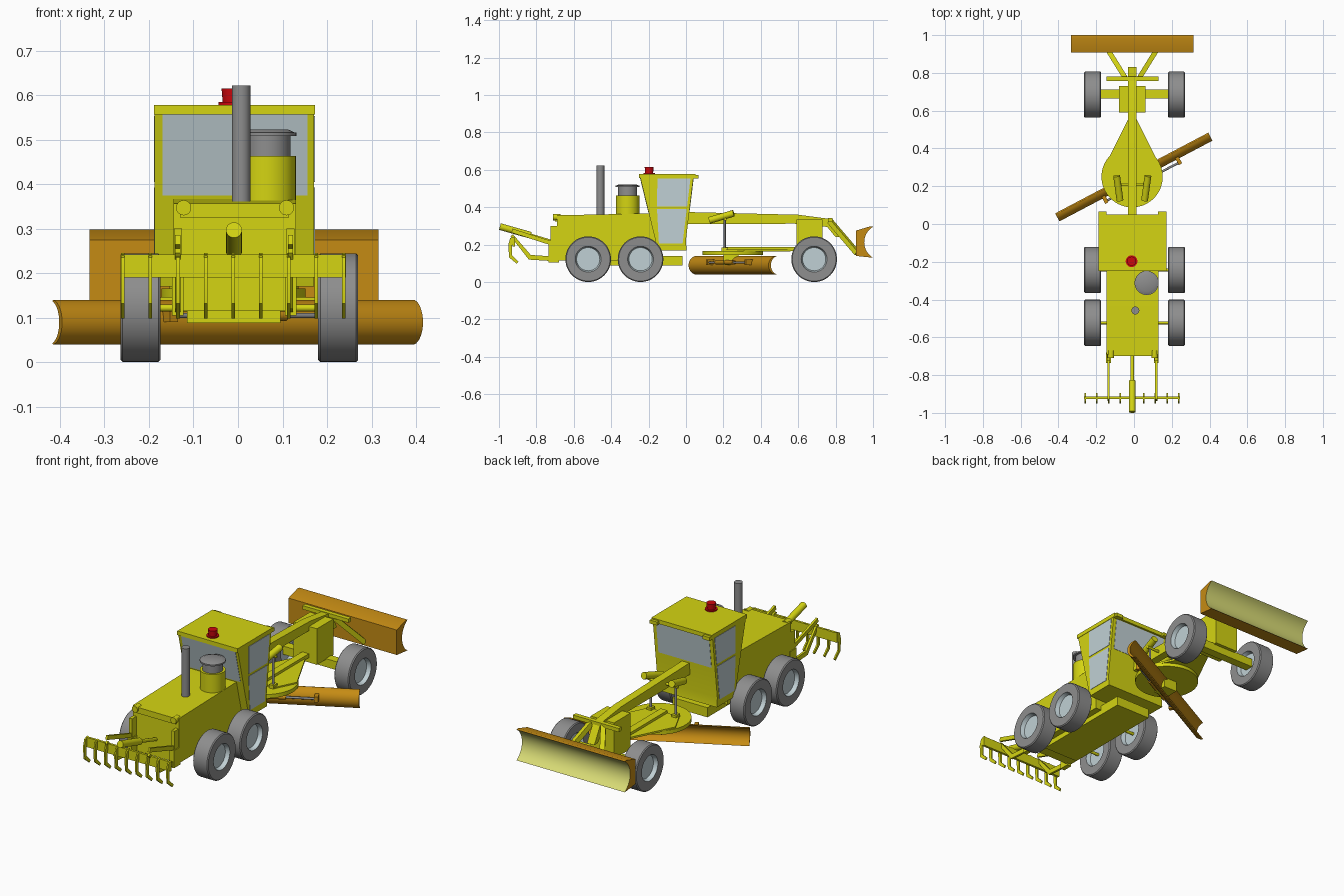
import bpy, bmesh, math
from mathutils import Vector, Matrix

if "Cube" in bpy.data.objects:
    bpy.data.objects.remove(bpy.data.objects["Cube"])


def material(name, r, g, b):
    m = bpy.data.materials.new(name)
    m.diffuse_color = (r, g, b, 1)
    m.use_nodes = True
    m.node_tree.nodes["Principled BSDF"].inputs["Base Color"].default_value = m.diffuse_color
    return m


YELLOW = material("yellow paint", 0.66, 0.66, 0.006)
GREY = material("grey rubber and steel", 0.27, 0.27, 0.27)
GLASS = material("pale blue glass", 0.53, 0.63, 0.66)
ORANGE = material("orange brown blade", 0.56, 0.26, 0.007)
PALE = material("pale yellow blade face", 0.69, 0.71, 0.18)
RED = material("red beacon", 0.60, 0.002, 0.004)
CX = -0.009  # centre line of the body


def finish(name, bm, *mats):
    bmesh.ops.recalc_face_normals(bm, faces=bm.faces)
    me = bpy.data.meshes.new(name)
    bm.to_mesh(me)
    bm.free()
    for m in mats:
        me.materials.append(m)
    ob = bpy.data.objects.new(name, me)
    bpy.context.collection.objects.link(ob)
    return ob


def prism(name, pts, x0, x1, mat=YELLOW):
    """Side profile in (y, z), extruded from x0 to x1."""
    bm = bmesh.new()
    a = [bm.verts.new((x0, y, z)) for y, z in pts]
    b = [bm.verts.new((x1, y, z)) for y, z in pts]
    bm.faces.new(a)
    bm.faces.new(b[::-1])
    for i in range(len(pts)):
        j = (i + 1) % len(pts)
        bm.faces.new((a[i], b[i], b[j], a[j]))
    return finish(name, bm, mat)


def box(name, x0, x1, y0, y1, z0, z1, mat=YELLOW):
    return prism(name, [(y0, z0), (y1, z0), (y1, z1), (y0, z1)], x0, x1, mat)


def between(bm, p, q):
    """Places geometry built along z so that it runs from p to q."""
    p, q = Vector(p), Vector(q)
    rot = (q - p).to_track_quat('Z', 'Y').to_matrix().to_4x4()
    bmesh.ops.transform(bm, matrix=Matrix.Translation((p + q) / 2) @ rot, verts=bm.verts)


def rod(name, p, q, r, mat=YELLOW, r2=None, seg=32):
    bm = bmesh.new()
    bmesh.ops.create_cone(bm, cap_ends=True, segments=seg, radius1=r,
                          radius2=r if r2 is None else r2,
                          depth=(Vector(q) - Vector(p)).length)
    between(bm, p, q)
    return finish(name, bm, mat)


def bar(name, p, q, w, h, mat=YELLOW):
    bm = bmesh.new()
    bmesh.ops.create_cube(bm, size=1)
    bmesh.ops.scale(bm, vec=(w, h, (Vector(q) - Vector(p)).length), verts=bm.verts)
    between(bm, p, q)
    return finish(name, bm, mat)


def wheel(name, x, y):
    """Lathe of a tyre with a dished pale hub on both sides."""
    prof = [(-.022, 0), (-.022, .062), (-.044, .069), (-.045, .117), (-.040, .122),
            (.040, .122), (.045, .117), (.044, .069), (.022, .062), (.022, 0)]
    bm = bmesh.new()
    vs = [bm.verts.new((px, r, 0)) for px, r in prof]
    es = [bm.edges.new(e) for e in zip(vs, vs[1:])]
    bmesh.ops.spin(bm, geom=vs + es, axis=(1, 0, 0), cent=(0, 0, 0),
                   angle=math.tau, steps=48, use_duplicate=False)
    bmesh.ops.remove_doubles(bm, verts=bm.verts, dist=1e-5)
    for f in bm.faces:
        f.material_index = int(max(math.hypot(v.co.y, v.co.z) for v in f.verts) < .075)
    finish(name, bm, GREY, GLASS).location = (x, y, .1225)


def arc(y, z, half, sag, n=14):
    """Arc from top to bottom, dipping by sag towards -y."""
    rad = (half * half + sag * sag) / (2 * sag)
    a = math.asin(half / rad)
    return [(y - sag + rad - rad * math.cos(a - 2 * a * i / n),
             z + rad * math.sin(a - 2 * a * i / n)) for i in range(n + 1)]


# Wheels and axles
for label, y in (("rear", -.523), ("middle", -.243), ("front", .685)):
    for side, x in (("left", -.219), ("right", .225)):
        wheel(f"{label}_wheel_{side}", x, y)
    if label != "front":
        rod(label + "_axle", (-.2, y, .122), (.2, y, .122), .008)
box("front_axle", -.2, .2, .665, .712, .10, .145)
box("front_axle_housing", -.08, .06, .59, .73, .14, .335)

# Engine hood and belly
prism("engine_hood", [(-.69, .115), (-.69, .357), (-.2, .367), (-.15, .367), (-.15, .115)], -.145, .13)
box("belly_pan", -.115, .095, -.6, -.02, .088, .14)
box("hood_rear_lip", -.13, .115, -.70, -.685, .325, .357)
for x in (-.122, .109):
    rod("rear_lamp", (x, -.71, .347), (x, -.67, .347), .017)

# Cab, roof and windows
prism("cab", [(-.245, .56), (-.198, .365), (-.158, .20), (-.15, .17), (.004, .17),
              (-.001, .22), (.040, .56)], -.187, .171)
box("roof", -.189, .173, -.25, .05, .556, .578)
for x0, x1 in ((-.187, -.145), (.128, .171)):
    box("roof_visor", x0, x1, .04, .066, .553, .572)
for x in (-.189, .171):
    prism("side_window_upper", [(-.153, .553), (.024, .553), (.006, .405), (-.155, .405)], x, x + .002, GLASS)
    prism("side_window_lower", [(-.155, .392), (.004, .392), (-.018, .205), (-.145, .205)], x, x + .002, GLASS)
prism("rear_window", [(-.246, .556), (-.202, .374), (-.196, .374), (-.240, .556)], -.169, .156, GLASS)
prism("front_window", [(.041, .553), (.0205, .385), (.014, .385), (.035, .553)], -.167, .151, GLASS)

# Beacon, air cleaner and exhaust
rod("beacon_base", (-.013, -.197, .576), (-.013, -.197, .584), .031, RED)
rod("beacon_lamp", (-.013, -.197, .58), (-.013, -.197, .615), .021, RED, .024)
rod("air_cleaner_body", (.067, -.312, .36), (.067, -.312, .463), .063)
rod("air_cleaner_neck", (.067, -.312, .46), (.067, -.312, .512), .051, GREY)
rod("air_cleaner_brim", (.067, -.312, .508), (.067, -.312, .516), .064, GREY)
rod("air_cleaner_cap", (.067, -.312, .516), (.067, -.312, .523), .060, GREY, .045)
rod("exhaust_pipe", (.007, -.458, .35), (.007, -.458, .622), .021, GREY)

# Main beam
prism("main_beam", [(-.02, .31), (-.02, .375), (.6, .36), (.775, .337), (.83, .24),
                    (.80, .24), (.755, .295), (.58, .312)], CX - .023, CX + .021)

# Turning circle, drawbar and lift cylinders
rod("turning_circle", (-.01, .25, .145), (-.01, .25, .166), .162, seg=64)
bm = bmesh.new()
face = bm.faces.new([bm.verts.new((CX + x, y, .163)) for x, y in
                     ((-.145, .31), (-.02, .56), (.02, .56), (.145, .31), (.09, .2), (-.09, .2))])
up = bmesh.ops.extrude_face_region(bm, geom=[face])["geom"]
bmesh.ops.translate(bm, vec=(0, 0, .01), verts=[v for v in up if isinstance(v, bmesh.types.BMVert)])
finish("drawbar_plate", bm, YELLOW)
box("drawbar", CX - .02, CX + .02, .2, .6, .165, .187)
rod("lift_crossbar", (-.10, .21, .335), (.085, .21, .335), .007)
for s in (-1, 1):
    rod("lift_cylinder", (CX + s * .065, .125, .33), (CX + s * .083, .255, .368), .018)
    rod("lift_rod", (CX + s * .075, .207, .16), (CX + s * .075, .207, .34), .006, GREY)
    box("lift_rod_foot", CX + s * .075 - .014, CX + s * .075 + .014, .19, .225, .165, .185)
box("circle_blade_mount", -.05, .03, .2, .28, .09, .15)

# Angled grading blade with its sliding cylinder, built straight then turned
inner = arc(.026, .09, .048, .034)
outer = arc(.020, .09, .050, .042)
parts = [prism("grading_blade", inner + outer[::-1], -.458, .458, ORANGE),
         rod("blade_slide_rod", (-.19, -.042, .105), (.25, -.042, .105), .006, GREY),
         rod("blade_slide_cylinder", (-.10, -.042, .105), (.10, -.042, .105), .012, ORANGE)]
for x in (-.19, .25):
    parts.append(box("blade_slide_bracket", x - .01, x + .01, -.053, -.012, .09, .12, ORANGE))
for ob in parts:
    ob.matrix_world = Matrix.Translation((0, .247, 0)) @ Matrix.Rotation(math.radians(27.8), 4, 'Z')

# Front dozer blade with a pale hollow face
dozer = prism("front_blade", [(.908, .14), (.908, .275), (.985, .298)] + arc(1.0, .213, .083, .047),
              -.333, .315, ORANGE)
dozer.data.materials.append(PALE)
for f in dozer.data.polygons:
    f.material_index = int(f.normal.y > .3)
box("front_crossbar", -.145, .13, .758, .782, .322, .342)
for s in (-1, 1):
    bar("front_push_arm", (CX + s * .035, .77, .325), (CX + s * .125, .915, .155), .026, .026)

# Rear ripper: arms, beam, tines and cylinder
for x in (-.135, .118):
    prism("ripper_lower_arm", [(-.68, .11), (-.68, .135), (-.83, .145), (-.925, .255),
                               (-.938, .245), (-.84, .12)], x - .006, x + .006)
    bar("ripper_upper_arm", (x, -.93, .275), (x, -.68, .195), .012, .022)
    box("ripper_bracket", x - .013, x + .013, -.735, -.68, .105, .20)
    box("ripper_bracket_upper", x - .009, x + .009, -.725, -.685, .185, .30)
box("ripper_beam", -.264, .243, -.927, -.914, .19, .242)
for i in range(9):
    x = -.259 + i * .0621
    prism("ripper_tine", [(-.914, .245), (-.94, .235), (-.95, .20), (-.946, .132), (-.905, .098),
                          (-.896, .108), (-.930, .142), (-.930, .195)], x - .004, x + .004)
rod("ripper_cylinder", (CX, -.995, .297), (CX, -.83, .25), .018)
rod("ripper_piston", (CX, -.84, .253), (CX, -.68, .205), .009)

# Smooth round parts, keep hard edges
for ob in bpy.context.scene.objects:
    ob.select_set(True)
    bpy.context.view_layer.objects.active = ob
bpy.ops.object.shade_smooth_by_angle(angle=math.radians(30))
